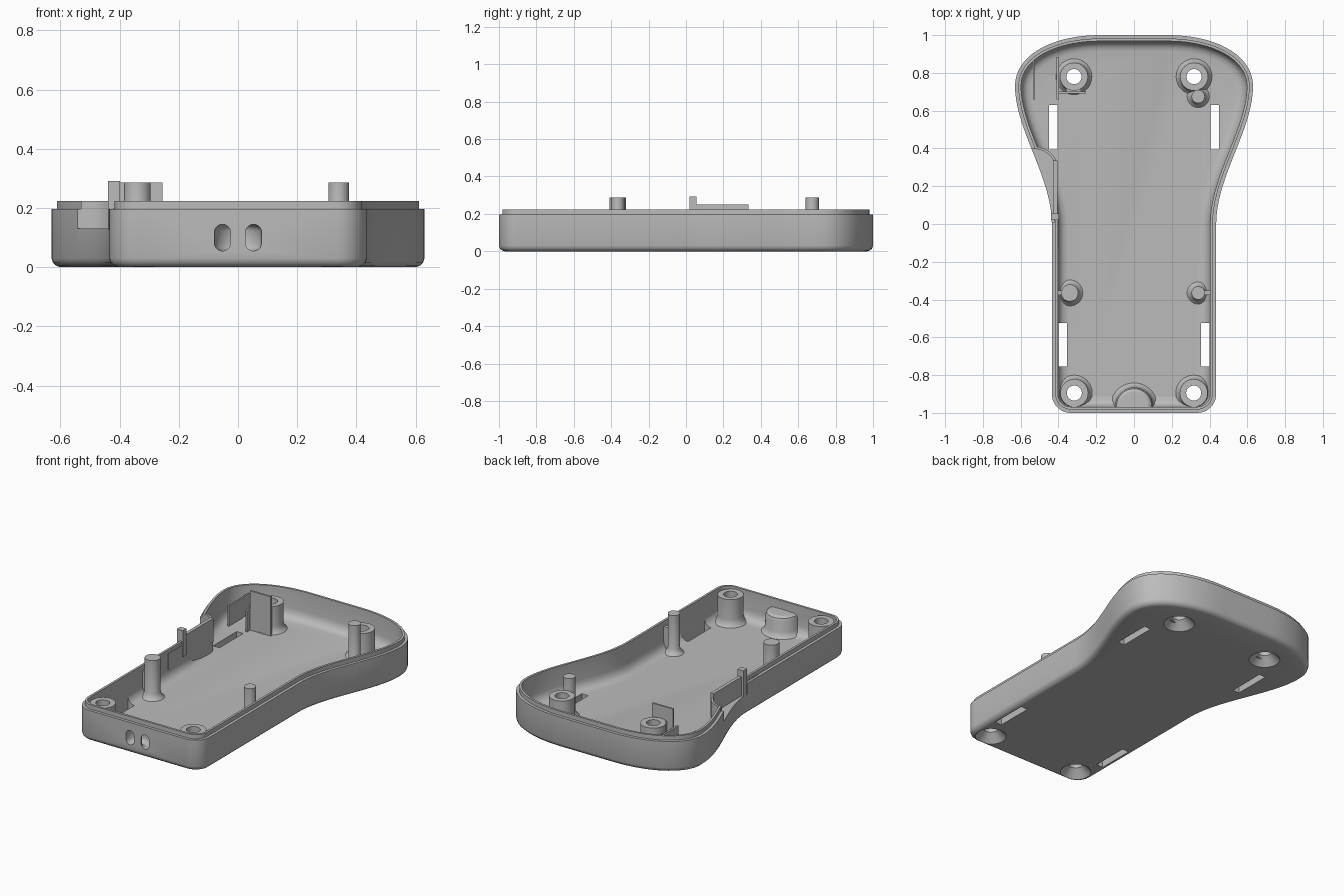
import bpy, bmesh, math
from mathutils import Vector
from mathutils.geometry import interpolate_bezier

cube = bpy.data.objects.get("Cube")
if cube:
    bpy.data.objects.remove(cube, do_unlink=True)

grey = bpy.data.materials.new("plain_grey")
grey.use_nodes = True
GREY = (0.5, 0.5, 0.5, 1)
grey.diffuse_color = GREY
grey.node_tree.nodes["Principled BSDF"].inputs["Base Color"].default_value = GREY

FLOOR, LIP, POST = 0.04, 0.223, 0.287
EMBED = FLOOR - 0.005


def finish(name, bm):
    bmesh.ops.remove_doubles(bm, verts=bm.verts, dist=1e-5)
    bmesh.ops.recalc_face_normals(bm, faces=bm.faces)
    mesh = bpy.data.meshes.new(name)
    bm.to_mesh(mesh)
    bm.free()
    mesh.materials.append(grey)
    obj = bpy.data.objects.new(name, mesh)
    bpy.context.collection.objects.link(obj)
    return obj


def prism(name, points, z0, z1):
    bm = bmesh.new()
    face = bm.faces.new([bm.verts.new((x, y, z0)) for x, y in points])
    top = bmesh.ops.extrude_face_region(bm, geom=[face])["geom"]
    bmesh.ops.translate(bm, vec=(0, 0, z1 - z0),
                        verts=[v for v in top if isinstance(v, bmesh.types.BMVert)])
    return finish(name, bm)


def box(name, x0, x1, y0, y1, z0, z1):
    return prism(name, [(x0, y0), (x1, y0), (x1, y1), (x0, y1)], z0, z1)


def lathe(name, profile, x, y, steps=32, cut_y=None):
    """Spin a closed (radius, z) profile; points on the axis are merged."""
    bm = bmesh.new()
    rings = []
    for i in range(steps):
        a = math.tau * i / steps
        rings.append([bm.verts.new((x + r * math.cos(a), y + r * math.sin(a), z))
                      for r, z in profile])
    n = len(profile)
    for i in range(steps):
        a, b = rings[i], rings[(i + 1) % steps]
        for j in range(n):
            k = (j + 1) % n
            if profile[j][0] or profile[k][0]:
                bm.faces.new((a[j], b[j], b[k], a[k]))
    bmesh.ops.remove_doubles(bm, verts=bm.verts, dist=1e-5)
    if cut_y is not None:
        bmesh.ops.bisect_plane(bm, geom=bm.verts[:] + bm.edges[:] + bm.faces[:],
                               plane_co=(0, cut_y, 0), plane_no=(0, -1, 0), clear_outer=True)
        bmesh.ops.holes_fill(bm, edges=[e for e in bm.edges if e.is_boundary])
    return finish(name, bm)


def carve(obj, cutters):
    bpy.context.view_layer.objects.active = obj
    for cutter in cutters:
        mod = obj.modifiers.new("cut", "BOOLEAN")
        mod.operation, mod.solver, mod.object = "DIFFERENCE", "EXACT", cutter
        bpy.ops.object.modifier_apply(modifier=mod.name)


# Plan outline: narrow handle flaring into a wide head
def bezier(*pts, n=16):
    p0, h0, h1, p1 = [Vector((x, y, 0)) for x, y in pts]
    return [(p.x, p.y) for p in interpolate_bezier(p0, h0, h1, p1, n)]


R = 0.1
half = [(0.335 + R * math.sin(a), -0.9 - R * math.cos(a))
        for a in [math.pi / 2 * i / 10 for i in range(11)]]
half += bezier((0.435, 0), (0.435, 0.25), (0.63, 0.5), (0.63, 0.73), n=20)
half += bezier((0.63, 0.73), (0.63, 0.89), (0.44, 1), (0.18, 1), n=18)[1:]
outline = [Vector(p) for p in half + [(-x, y) for x, y in reversed(half)]]


def inset(d):
    pts = []
    for i, p in enumerate(outline):
        a = (p - outline[i - 1]).normalized()
        b = (outline[(i + 1) % len(outline)] - p).normalized()
        t = (a + b).normalized()
        pts.append(p + Vector((-t.y, t.x)) * d / max(t.dot(a), 0.5))
    return pts


# Shell: one cross-section carried around the outline
section = [(0.03, 0), (0.017, 0.004), (0.005, 0.015), (0, 0.03), (0, 0.196), (0.018, 0.196),
           (0.018, LIP), (0.032, LIP), (0.032, 0.1), (0.036, 0.078), (0.047, 0.057),
           (0.063, 0.045), (0.085, FLOOR)]
bm = bmesh.new()
rings = [[bm.verts.new((p.x, p.y, z)) for p in inset(d)] for d, z in section]
for lo, hi in zip(rings, rings[1:]):
    for i in range(len(lo)):
        bm.faces.new((lo[i - 1], lo[i], hi[i], hi[i - 1]))
bm.faces.new(rings[0])
bm.faces.new(rings[-1])
shell = finish("shell", bm)
parts = [shell]

# Screw bosses with countersunk holes underneath
cutters = []
screws = [(sx * x, y) for x, y in ((0.318, 0.78), (0.316, -0.895)) for sx in (-1, 1)]
for i, (x, y) in enumerate(screws):
    parts.append(lathe(f"screw_boss_{i + 1}", [
        (0.1, EMBED), (0.088, 0.047), (0.078, 0.062), (0.074, 0.085), (0.074, 0.21),
        (0.04, 0.21), (0.04, 0.05), (0.055, EMBED)], x, y))
    cutters.append(lathe("screw_cutter", [(0, -0.02), (0.088, -0.02), (0.088, 0), (0.055, EMBED),
                                          (0.04, 0.05), (0.04, 0.1), (0, 0.1)], x, y))

# Slots through the floor
for x0, x1, y0, y1 in ((0.355, 0.4, -0.755, -0.525), (0.405, 0.45, 0.395, 0.63)):
    cutters.append(box("slot_cutter", x0, x1, y0, y1, -0.1, 0.13))
    cutters.append(box("slot_cutter", -x1, -x0, y0, y1, -0.1, 0.13))

# Recess in the right side wall, rounded at its rear end
def arc(rx, ry):
    return [(-0.53 + rx * math.cos(a), 0.3 + ry * math.sin(a))
            for a in [math.pi / 2 * i / 12 for i in range(13)]]


inner, outer = arc(0.11, 0.097), arc(0.125, 0.11)
cutters.append(prism("recess_cutter", [(-0.7, 0.01), (-0.42, 0.01)] + inner + [(-0.7, 0.397)],
                     0.13, 0.4))

# Strap loop: a ring-shaped tunnel behind two front openings
w, zc, dz = 0.0275, 0.1, 0.0175
capsule = []
for i in range(16):
    a = math.tau * (i + 0.5) / 16
    capsule.append((0.0525 + w * math.cos(a), zc + w * math.sin(a) + math.copysign(dz, math.sin(a))))
tunnel = lathe("tunnel_cutter", capsule, 0, -1, 40)
bump = lathe("strap_bump", [(0, EMBED), (0.13, EMBED), (0.112, 0.05), (0.102, 0.075), (0.1, 0.14),
                            (0.093, 0.158), (0.078, 0.168), (0, 0.17)], 0, -0.965, 40, cut_y=-0.98)
carve(bump, [tunnel])
parts.append(bump)
cutters.append(tunnel)
carve(shell, cutters)
for c in cutters:
    bpy.data.objects.remove(c, do_unlink=True)

# Shelf, curved wall, guard plate and tab around the recess
edge = [(p.x, p.y) for p in inset(0.008) if p.x < 0 and 0.01 < p.y < 0.39]
parts.append(prism("recess_shelf", [(-0.405, 0.01)] + outer + edge + [(-0.425, 0.01)], EMBED, 0.129))
parts.append(prism("recess_end_wall", inner + outer[::-1], 0.12, LIP))
parts.append(box("guard_plate", -0.425, -0.404, 0.02, 0.335, 0.1, 0.25))
parts.append(box("guard_tab", -0.44, -0.398, 0.02, 0.056, 0.125, 0.292))
parts.append(box("guard_foot", -0.42, -0.4, -0.12, 0.02, 0.05, 0.2))

# Locating posts, with a web joining each to the wall or boss
for name, x, y, r in (("right_front_post", -0.34, -0.365, 0.045),
                      ("left_front_post", 0.34, -0.365, 0.035),
                      ("left_rear_post", 0.34, 0.675, 0.035)):
    parts.append(lathe(name, [(0, EMBED), (r + 0.03, EMBED), (r + 0.012, 0.05), (r, 0.075),
                              (r, POST), (0, POST)], x, y, 28))
for sx in (-1, 1):
    xs = sorted((sx * 0.35, sx * 0.41))
    parts.append(box("post_web", *xs, -0.377, -0.353, EMBED, 0.19))
parts.append(box("rear_post_web", 0.32, 0.345, 0.69, 0.72, EMBED, 0.2))

# Upright divider plates in the head
parts.append(box("tall_divider", -0.4, -0.255, 0.69, 0.702, EMBED, POST))
parts.append(box("tall_divider_web", -0.36, -0.28, 0.7, 0.73, EMBED, 0.2))
parts.append(box("inner_divider", -0.41, -0.398, 0.66, 0.885, EMBED, 0.17))
parts.append(box("outer_divider", -0.536, -0.526, 0.66, 0.875, EMBED, 0.17))

for obj in bpy.context.view_layer.objects:
    obj.select_set(obj in parts)
bpy.context.view_layer.objects.active = shell
bpy.ops.object.shade_smooth_by_angle(angle=math.radians(32))
